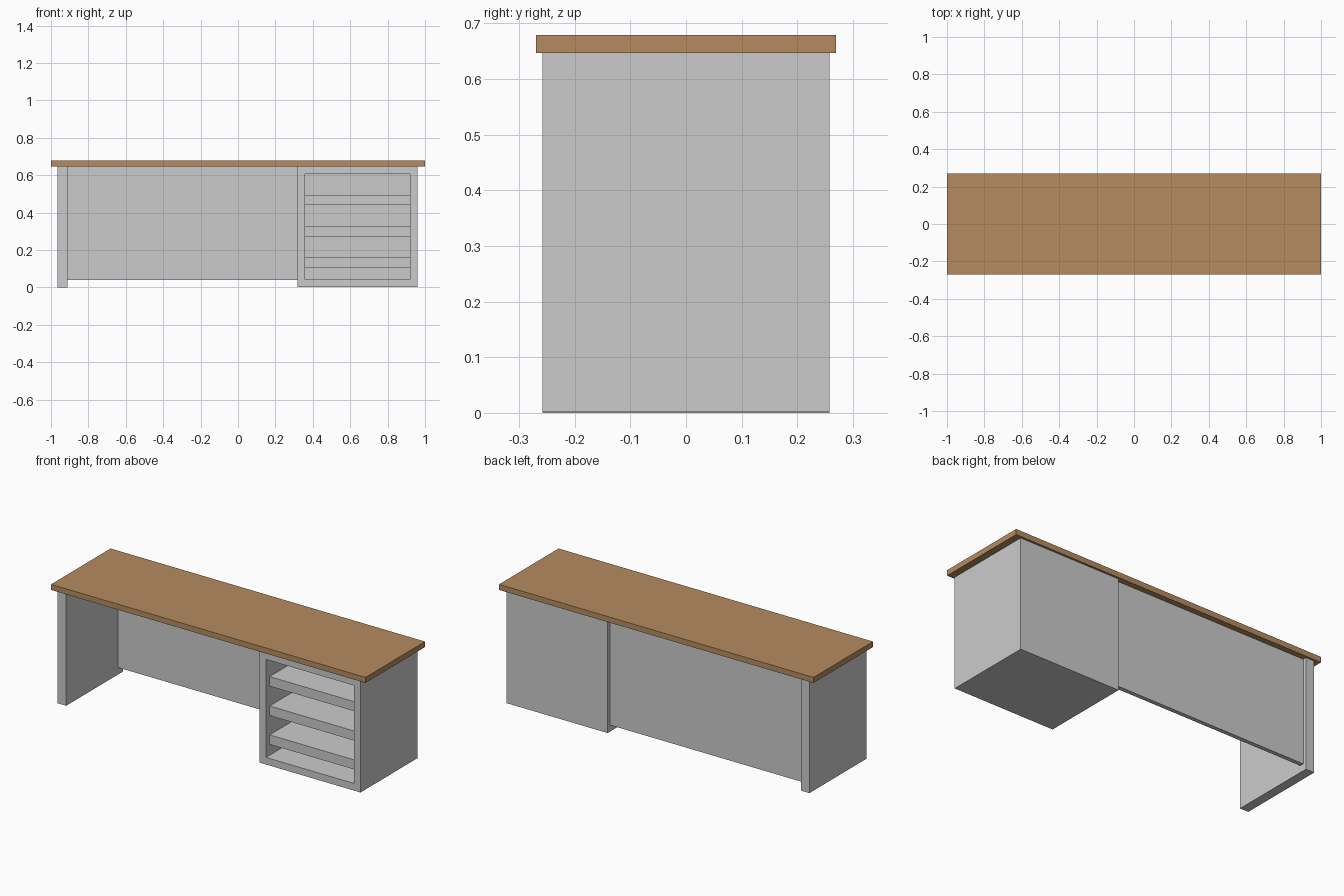
import bpy, bmesh

if "Cube" in bpy.data.objects:
    bpy.data.objects.remove(bpy.data.objects["Cube"])


def box(name, x, y, z):
    """Axis-aligned box from (min, max) ranges."""
    bm = bmesh.new()
    bmesh.ops.create_cube(bm, size=1)
    for v in bm.verts:
        v.co = [r[0] if c < 0 else r[1] for c, r in zip(v.co, (x, y, z))]
    mesh = bpy.data.meshes.new(name)
    bm.to_mesh(mesh)
    bm.free()
    obj = bpy.data.objects.new(name, mesh)
    bpy.context.collection.objects.link(obj)
    return obj


def hollow_front(obj, wall, depth):
    """Push a framed cavity into the -y face."""
    bm = bmesh.new()
    bm.from_mesh(obj.data)
    bm.normal_update()
    front = min(bm.faces, key=lambda f: f.calc_center_median().y)
    bmesh.ops.inset_region(bm, faces=[front], thickness=wall, use_even_offset=True)
    inner = bmesh.ops.extrude_discrete_faces(bm, faces=[front])["faces"][0]
    bmesh.ops.translate(bm, vec=(0, depth, 0), verts=inner.verts)
    bm.to_mesh(obj.data)
    bm.free()


DEPTH = (-0.258, 0.258)
TOP_Z = 0.647
WALL = 0.041

# Wooden desk top
top = box("desk_top", (-1, 1), (-0.27, 0.27), (TOP_Z, 0.679))
wood = bpy.data.materials.new("wood")
wood.diffuse_color = (0.46, 0.26, 0.115, 1)
wood.use_nodes = True
wood.node_tree.nodes["Principled BSDF"].inputs["Base Color"].default_value = wood.diffuse_color
top.data.materials.append(wood)

# Left support and recessed back panel
box("left_side_panel", (-0.966, -0.912), DEPTH, (0, TOP_Z))
box("back_panel", (-0.912, 0.318), (0.213, 0.237), (0.04, TOP_Z))

# Right cabinet with open front
cabinet = box("cabinet", (0.318, 0.96), DEPTH, (0.002, TOP_Z))
hollow_front(cabinet, WALL, 0.475)

# Cabinet shelves
for i, z in enumerate((0.105, 0.271, 0.44)):
    box(f"shelf_{i + 1}", (0.359, 0.919), (-0.225, 0.217), (z, z + 0.055))
